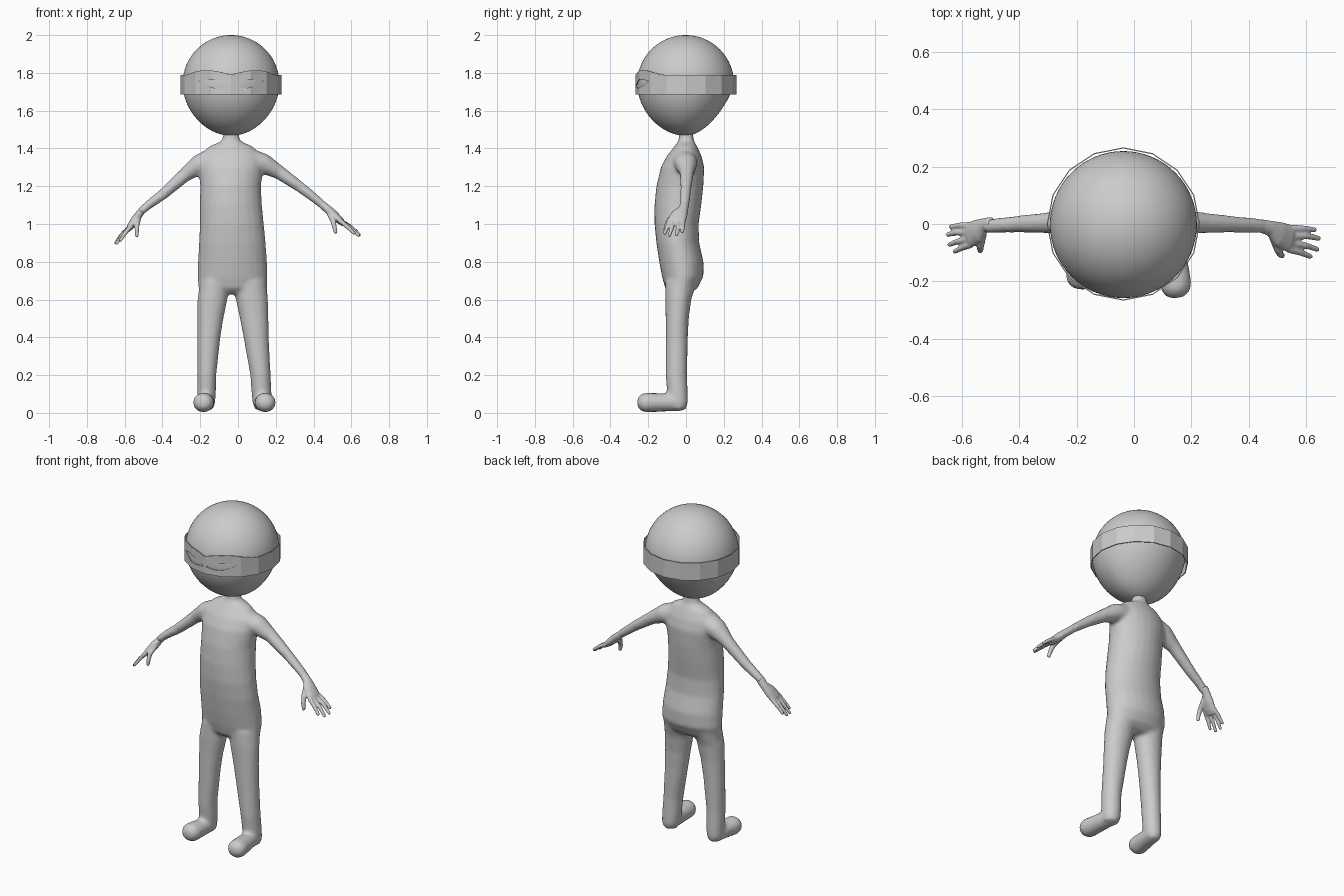
import bpy, bmesh, math
from mathutils import Vector, Matrix

old = bpy.data.objects.get("Cube")
if old:
    bpy.data.objects.remove(old)

grey = bpy.data.materials.new("plain_grey")
grey.use_nodes = True
grey.diffuse_color = (0.6, 0.6, 0.6, 1)
grey.node_tree.nodes["Principled BSDF"].inputs["Base Color"].default_value = (0.6, 0.6, 0.6, 1)

MID = -0.037          # the figure's own centre line
X, Y, Z = Vector((1, 0, 0)), Vector((0, 1, 0)), Vector((0, 0, 1))


def finish(bm, name, smooth=True):
    bmesh.ops.recalc_face_normals(bm, faces=bm.faces)
    mesh = bpy.data.meshes.new(name)
    bm.to_mesh(mesh)
    bm.free()
    ob = bpy.data.objects.new(name, mesh)
    bpy.context.collection.objects.link(ob)
    mesh.materials.append(grey)
    if smooth:
        mesh.shade_smooth()
    return ob


def skin_rings(bm, rings):
    """Join rings of points into a closed tube."""
    loops = [[bm.verts.new(p) for p in ring] for ring in rings]
    n = len(loops[0])
    for a, b in zip(loops, loops[1:]):
        for i in range(n):
            bm.faces.new((a[i], a[(i + 1) % n], b[(i + 1) % n], b[i]))
    bm.faces.new(loops[0][::-1])
    bm.faces.new(loops[-1])


def ellipse(c, u, v, n=24):
    return [c + u * math.cos(i * math.tau / n) + v * math.sin(i * math.tau / n) for i in range(n)]


def stack(bm, rows):
    """Horizontal slices given as z, x range, y range."""
    skin_rings(bm, [ellipse(Vector(((a + b) / 2, (c + d) / 2, z)), X * (b - a) / 2, Y * (d - c) / 2)
                    for z, a, b, c, d in rows])


def tube(bm, stops, ref=Y, round_end=True):
    """Sweep along stops of (point, width, thickness), with a rounded tip."""
    pts = [Vector(s[0]) for s in stops]
    rings = []
    for i, (_, w, t) in enumerate(stops):
        d = (pts[min(i + 1, len(pts) - 1)] - pts[max(i - 1, 0)]).normalized()
        side = (ref - d * ref.dot(d)).normalized()
        up = d.cross(side)
        rings.append(ellipse(pts[i], side * w, up * t))
    if round_end:
        for k in (0.35, 0.7, 0.92):
            f = math.sqrt(1 - k * k)
            rings.append(ellipse(pts[-1] + d * t * k, side * w * f, up * t * f))
    skin_rings(bm, rings)


def blend(ob, voxel, rounds):
    """Fuse overlapping parts into one soft surface."""
    m = ob.modifiers.new("fuse", "REMESH")
    m.mode, m.voxel_size, m.use_smooth_shade = "VOXEL", voxel, True
    m = ob.modifiers.new("soften", "SMOOTH")
    m.factor, m.iterations = 0.5, rounds


# torso and neck
bm = bmesh.new()
stack(bm, [
    (0.63, -0.19, 0.12, -0.08, 0.02), (0.66, -0.21, 0.155, -0.11, 0.06),
    (0.72, -0.214, 0.157, -0.127, 0.092), (0.80, -0.212, 0.154, -0.142, 0.093),
    (0.90, -0.207, 0.147, -0.157, 0.07), (1.00, -0.202, 0.137, -0.167, 0.067),
    (1.10, -0.202, 0.127, -0.167, 0.081), (1.20, -0.2, 0.122, -0.157, 0.092),
    (1.30, -0.21, 0.135, -0.133, 0.097), (1.36, -0.2, 0.125, -0.102, 0.082),
    (1.41, -0.155, 0.08, -0.062, 0.06), (1.44, -0.085, 0.012, -0.04, 0.042),
    (1.50, -0.073, 0, -0.036, 0.036)])

# legs: inner and outer edges differ slightly left to right
heights = (0.7, 0.6, 0.5, 0.4, 0.2, 0.1, 0.05, 0.02)
backs = (0.06, 0.028, 0.015, 0.01, 0.006, 0.01, 0.01, 0)
fronts = (-0.11, -0.11, -0.108, -0.108, -0.108, -0.1, -0.09, -0.08)
right_edges = [(-0.2, -0.045), (-0.215, -0.056), (-0.215, -0.077), (-0.215, -0.093),
               (-0.215, -0.115), (-0.215, -0.117), (-0.213, -0.122), (-0.2, -0.135)]
left_edges = [(-0.03, 0.15), (-0.012, 0.159), (0.01, 0.161), (0.029, 0.163),
              (0.065, 0.173), (0.072, 0.178), (0.077, 0.178), (0.09, 0.17)]
for edges in (right_edges, left_edges):
    stack(bm, [(z, a, b, f, k) for z, (a, b), f, k in zip(heights, edges, fronts, backs)])

# feet
for heel, toe in (((-0.165, -0.02, 0.055), (-0.183, -0.18, 0.055)),
                  ((0.125, -0.02, 0.055), (0.145, -0.21, 0.055))):
    heel, toe = Vector(heel), Vector(toe)
    tube(bm, [(heel, 0.045, 0.045), (heel.lerp(toe, 0.5), 0.05, 0.047), (toe, 0.056, 0.052)], X)

# arms
tube(bm, [((0.06, -0.01, 1.33), 0.07, 0.07), ((0.14, 0, 1.318), 0.06, 0.054),
          ((0.22, 0.005, 1.272), 0.038, 0.037), ((0.33, 0, 1.195), 0.03, 0.029),
          ((0.42, -0.005, 1.125), 0.026, 0.024), ((0.455, -0.008, 1.095), 0.025, 0.022)])
tube(bm, [((-0.14, -0.01, 1.33), 0.07, 0.07), ((-0.21, 0, 1.312), 0.06, 0.054),
          ((-0.28, 0.005, 1.26), 0.038, 0.037), ((-0.4, 0, 1.155), 0.03, 0.029),
          ((-0.475, -0.005, 1.1), 0.026, 0.024), ((-0.51, -0.008, 1.07), 0.025, 0.022)])
blend(finish(bm, "body"), 0.01, 8)

# hands: modelled for the left, then mirrored and turned for the right
WRIST = Vector((0.44, -0.006, 1.107))


def hand(name, place):
    bm = bmesh.new()
    tube(bm, [(WRIST, 0.023, 0.021), ((0.475, -0.015, 1.078), 0.027, 0.022),
              ((0.505, -0.035, 1.05), 0.044, 0.024), ((0.54, -0.05, 1.018), 0.048, 0.02),
              ((0.555, -0.053, 1.003), 0.044, 0.014)])
    for base_y, mid, tip in ((-0.016, (0.59, -0.016, 0.99), (0.628, -0.02, 0.96)),
                             (-0.041, (0.6, -0.042, 0.982), (0.643, -0.05, 0.943)),
                             (-0.066, (0.598, -0.075, 0.978), (0.638, -0.088, 0.94)),
                             (-0.087, (0.582, -0.1, 0.982), (0.614, -0.113, 0.952))):
        tube(bm, [((0.54, base_y, 1.018), 0.014, 0.013), (mid, 0.011, 0.011), (tip, 0.009, 0.009)])
    tube(bm, [((0.49, -0.045, 1.055), 0.02, 0.018), ((0.503, -0.09, 1.02), 0.015, 0.015),
              ((0.51, -0.106, 0.985), 0.012, 0.012), ((0.516, -0.11, 0.958), 0.01, 0.01)], X)
    bm.transform(place)
    blend(finish(bm, name), 0.0045, 4)


hand("left_hand", Matrix.Identity(4))
hand("right_hand", Matrix.Translation((-0.495, 0.004, 1.088)) @ Matrix.Scale(-1, 4, X)
     @ Matrix.Rotation(math.radians(12), 4, "Y") @ Matrix.Scale(0.93, 4) @ Matrix.Translation(-WRIST))

# head: a ball drawn in towards the neck at the lower back
R = 0.256
bm = bmesh.new()
bmesh.ops.create_uvsphere(bm, u_segments=64, v_segments=40, radius=R)
for v in bm.verts:
    if v.co.z < 0:
        t = -v.co.z / R
        if v.co.y > 0:
            v.co.x *= 1 - 0.12 * t * v.co.y / R
            v.co.y *= 1 - 0.24 * t
        v.co.z *= 1 + 0.08 * t * t
bm.transform(Matrix.Translation((MID, -0.002, 1.744)))
finish(bm, "head")

# headband: sixteen flat panels, its top edge arched over each eye
SIDES, SUB, RB = 16, 5, 0.267
bm = bmesh.new()
low, high = [], []
for i in range(SIDES * SUB):
    side, f = divmod(i, SUB)
    a, b = (Vector((math.sin(k * math.tau / SIDES), -math.cos(k * math.tau / SIDES), 0)) * RB
            for k in (side, side + 1))
    p = a.lerp(b, f / SUB) + Vector((MID, 0, 0))
    ang = abs(math.degrees(math.atan2(p.x - MID, -p.y)))
    arch = 0.024 * math.cos(math.radians((ang - 30) * 3)) if ang < 60 else 0
    low.append(bm.verts.new(p + Z * 1.685))
    high.append(bm.verts.new(p + Z * (1.79 + max(arch, 0))))
for i in range(len(low)):
    j = (i + 1) % len(low)
    bm.faces.new((low[i], low[j], high[j], high[i]))
band = finish(bm, "headband", False)
m = band.modifiers.new("thickness", "SOLIDIFY")
m.thickness, m.offset = 0.004, -1

# eye openings in the headband
bm = bmesh.new()
for s in (-1, 1):
    outline = []
    for k in range(24):
        u = k / 12 if k <= 12 else 2 - k / 12
        bow = 0.021 * math.sin(math.pi * u) * (1 if k <= 12 else -1)
        outline.append(Vector((MID + s * (0.008 + 0.165 * u), 0, 1.728 + 0.028 * u + bow)))
    skin_rings(bm, [[p - Y * 0.4 for p in outline], [p - Y * 0.1 for p in outline]])
cutter = finish(bm, "eye_cutter", False)
cutter.hide_render = True
cutter.hide_viewport = True
cutter.display_type = "WIRE"
m = band.modifiers.new("eyes", "BOOLEAN")
m.operation, m.object, m.solver = "DIFFERENCE", cutter, "EXACT"
